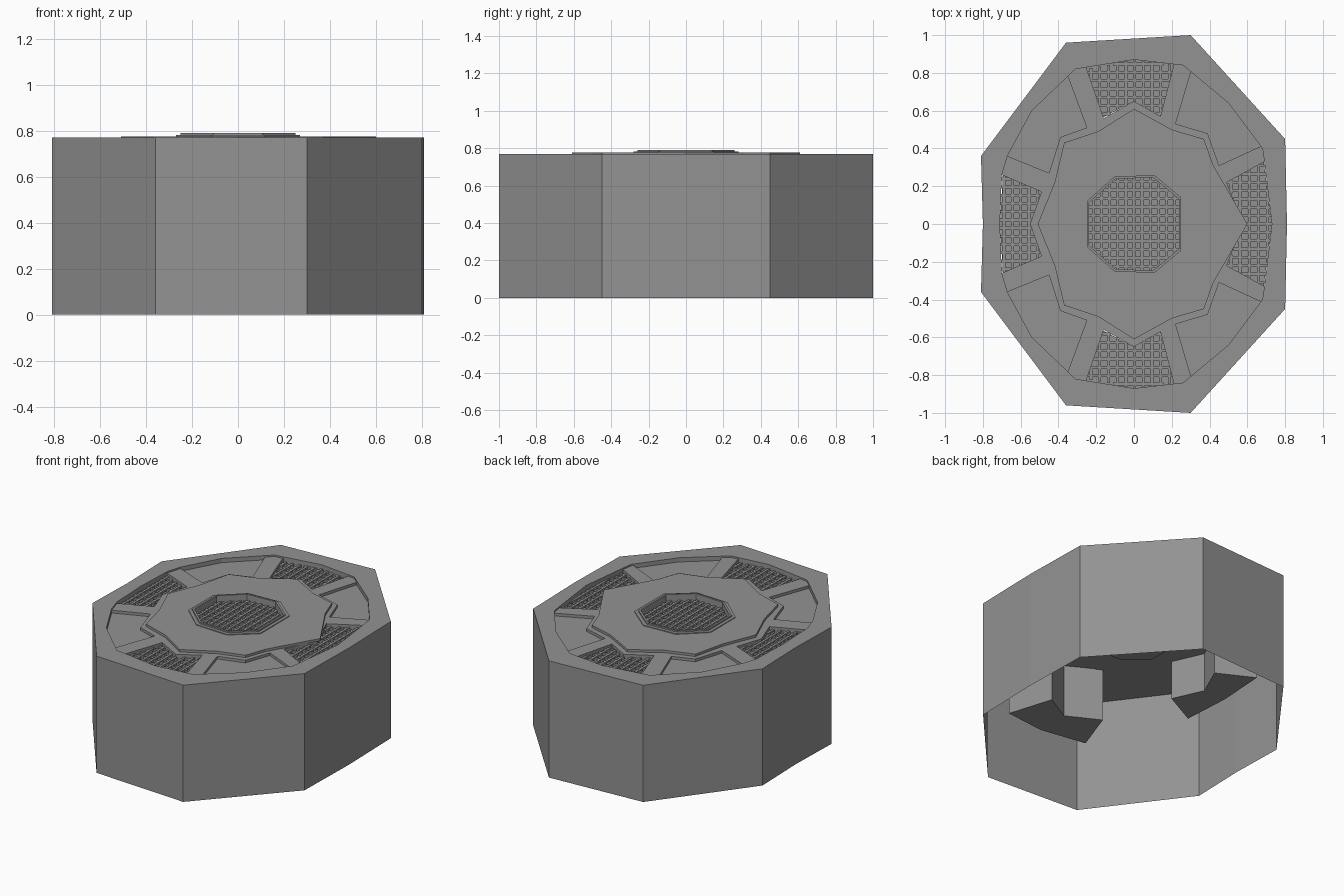
import bpy
import bmesh
from mathutils import Vector

if "Cube" in bpy.data.objects:
    bpy.data.objects.remove(bpy.data.objects["Cube"])

GREY = bpy.data.materials.new("grey metal")
GREY.use_nodes = True
GREY.diffuse_color = (0.29, 0.29, 0.29, 1)
GREY.node_tree.nodes["Principled BSDF"].inputs["Base Color"].default_value = GREY.diffuse_color


def finish(name, bm):
    me = bpy.data.meshes.new(name)
    bm.to_mesh(me)
    bm.free()
    me.materials.append(GREY)
    bpy.context.collection.objects.link(bpy.data.objects.new(name, me))


def flip(points):
    return [(x, -y) for x, y in points]


def closed(half):
    """Full outline from its +y half, listed from right to left."""
    return half + [(x, -y) for x, y in reversed(half) if y > 0]


def scaled(points, s):
    return [(x * s, y * s) for x, y in points]


def plate(name, loops, z0, z1):
    """Flat plate; the loops after the first are holes."""
    bm = bmesh.new()
    for loop in loops:
        vs = [bm.verts.new((x, y, z0)) for x, y in loop]
        for a, b in zip(vs, vs[1:] + vs[:1]):
            bm.edges.new((a, b))
    bmesh.ops.triangle_fill(bm, edges=bm.edges[:], use_beauty=True, normal=(0, 0, 1))
    out = bmesh.ops.extrude_face_region(bm, geom=bm.faces[:], use_keep_orig=True)
    top = [g for g in out["geom"] if isinstance(g, bmesh.types.BMVert)]
    bmesh.ops.translate(bm, verts=top, vec=(0, 0, z1 - z0))
    bmesh.ops.recalc_face_normals(bm, faces=bm.faces[:])
    finish(name, bm)


def shell(name, outline, z0, z1, floor):
    """Thin upright walls around an outline, with an optional floor."""
    bm = bmesh.new()
    low = [bm.verts.new((x, y, z0)) for x, y in outline]
    high = [bm.verts.new((x, y, z1)) for x, y in outline]
    n = len(outline)
    for i in range(n):
        j = (i + 1) % n
        bm.faces.new((low[i], low[j], high[j], high[i]))
    if floor:
        bm.faces.new(low[::-1])
    bmesh.ops.recalc_face_normals(bm, faces=bm.faces[:])
    finish(name, bm)


def spans(outline, axis, c):
    """Intervals where the line at coordinate c lies inside the outline."""
    hits = []
    for p, q in zip(outline, outline[1:] + outline[:1]):
        a, b = p[axis], q[axis]
        if (a > c) != (b > c):
            t = (c - a) / (b - a)
            hits.append(p[1 - axis] + t * (q[1 - axis] - p[1 - axis]))
    hits.sort()
    return list(zip(hits[::2], hits[1::2]))


def grille(name, outline, z, pitch=0.045, width=0.015, height=0.015):
    """Crossed bars trimmed to the outline."""
    bm = bmesh.new()
    for axis in (0, 1):
        lo = min(p[axis] for p in outline)
        hi = max(p[axis] for p in outline)
        count = round((hi - lo) / pitch)
        for i in range(count):
            c = lo + (i + 0.5) * (hi - lo) / count
            for a, b in spans(outline, axis, c):
                cube = bmesh.ops.create_cube(bm, size=1)["verts"]
                size = Vector((b - a, b - a, height))
                size[axis] = width
                mid = Vector(((a + b) / 2, (a + b) / 2, z - axis * 0.003))
                mid[axis] = c
                for v in cube:
                    v.co = Vector(p * q for p, q in zip(v.co, size)) + mid
    finish(name, bm)


TOP = 0.77      # rim
STEP = 0.76     # spokes and hub base
SUNK = 0.742    # corner panels
UNDER = 0.725   # underside of the top

# Casing: thin walls and the top rim
casing = closed([(0.81, 0), (0.8, 0.45), (0.3, 1), (-0.36, 0.96), (-0.81, 0.36), (-0.8, 0)])
opening = closed([(0.73, 0), (0.69, 0.33), (0.68, 0.4), (0.5, 0.64), (0.26, 0.84), (0, 0.87),
                  (-0.31, 0.82), (-0.54, 0.6), (-0.67, 0.36), (-0.7, 0.26), (-0.71, 0)])
shell("casing_wall", casing, 0, TOP, False)
plate("top_rim", [casing, opening], UNDER, TOP)

# Deep wells under the four openings, reaching beneath the spokes
back_well = [(-0.31, 0.82), (0, 0.87), (0.27, 0.84), (0.18, 0.55), (0, 0.65), (-0.21, 0.54)]
left_well = closed([(0.73, 0), (0.68, 0.38), (0.46, 0.26)]) + [(0.58, 0)]
left_well = [(0.58, 0), (0.46, 0.26), (0.68, 0.38), (0.73, 0), (0.68, -0.38), (0.46, -0.26)]
right_well = [(-0.55, 0), (-0.46, 0.2), (-0.69, 0.32), (-0.71, 0), (-0.69, -0.32), (-0.46, -0.2)]
# Visible grilles inside the openings
back = [(-0.25, 0.82), (0, 0.87), (0.21, 0.84), (0.14, 0.57), (0, 0.65), (-0.16, 0.56)]
left = [(0.69, 0.33), (0.73, 0), (0.69, -0.33), (0.49, -0.22), (0.58, 0), (0.49, 0.22)]
right = [(-0.7, 0.26), (-0.71, 0), (-0.7, -0.26), (-0.49, -0.17), (-0.55, 0), (-0.49, 0.17)]
for side, well, shape, depth in (("back", back_well, back, 0.38),
                                 ("front", flip(back_well), flip(back), 0.38),
                                 ("left", left_well, left, 0.47),
                                 ("right", right_well, right, 0.47)):
    shell(side + "_well", well, depth, 0.735, True)
    grille(side + "_grille", shape, 0.737)

# Spokes and sunken corner panels, tucked under the rim and mirrored front to back
spokes = [
    [(-0.25, 0.86), (-0.25, 0.82), (-0.16, 0.56), (-0.25, 0.51), (-0.35, 0.78), (-0.36, 0.82)],
    [(0.21, 0.87), (0.21, 0.84), (0.14, 0.57), (0.22, 0.53), (0.3, 0.8), (0.31, 0.84)],
    [(-0.73, 0.27), (-0.7, 0.26), (-0.49, 0.17), (-0.45, 0.27), (-0.67, 0.36), (-0.72, 0.38)],
    [(0.73, 0.35), (0.69, 0.33), (0.49, 0.22), (0.45, 0.31), (0.69, 0.42), (0.73, 0.44)],
]
panels = [
    [(-0.36, 0.82), (-0.35, 0.78), (-0.25, 0.51), (-0.39, 0.46), (-0.45, 0.27), (-0.67, 0.36),
     (-0.72, 0.38), (-0.57, 0.63)],
    [(0.31, 0.84), (0.3, 0.8), (0.22, 0.53), (0.39, 0.48), (0.45, 0.31), (0.69, 0.42),
     (0.73, 0.44), (0.53, 0.67)],
]
for end, turn in (("back", list), ("front", flip)):
    for i, s in enumerate(spokes):
        plate(f"{end}_spoke_{i + 1}", [turn(s)], UNDER, STEP)
    for i, p in enumerate(panels):
        plate(f"{end}_panel_{i + 1}", [turn(p)], UNDER, SUNK)

# Star-shaped hub in two steps
rim = closed([(0.25, 0.14), (0.106, 0.26), (-0.106, 0.25), (-0.25, 0.12)])
bore = scaled(rim, 0.95)
hub_base = closed([(0.58, 0), (0.49, 0.22), (0.45, 0.31), (0.39, 0.48), (0.22, 0.53), (0.14, 0.57),
                   (0, 0.65), (-0.16, 0.56), (-0.25, 0.51), (-0.39, 0.46), (-0.45, 0.27),
                   (-0.49, 0.17), (-0.55, 0)])
hub_top = closed([(0.6, 0), (0.42, 0.31), (0.37, 0.45), (0.2, 0.5), (0, 0.61), (-0.19, 0.49),
                  (-0.37, 0.43), (-0.42, 0.22), (-0.51, 0)])
plate("hub_base", [hub_base, bore], UNDER, STEP)
plate("hub_top", [hub_top, bore], STEP, 0.776)

# Central collar, well and grille
plate("collar_base", [scaled(rim, 1.08), bore], 0.776, 0.781)
plate("collar", [rim, bore], 0.781, 0.79)
shell("centre_well", bore, 0.62, STEP, True)
grille("centre_grille", bore, 0.745)
